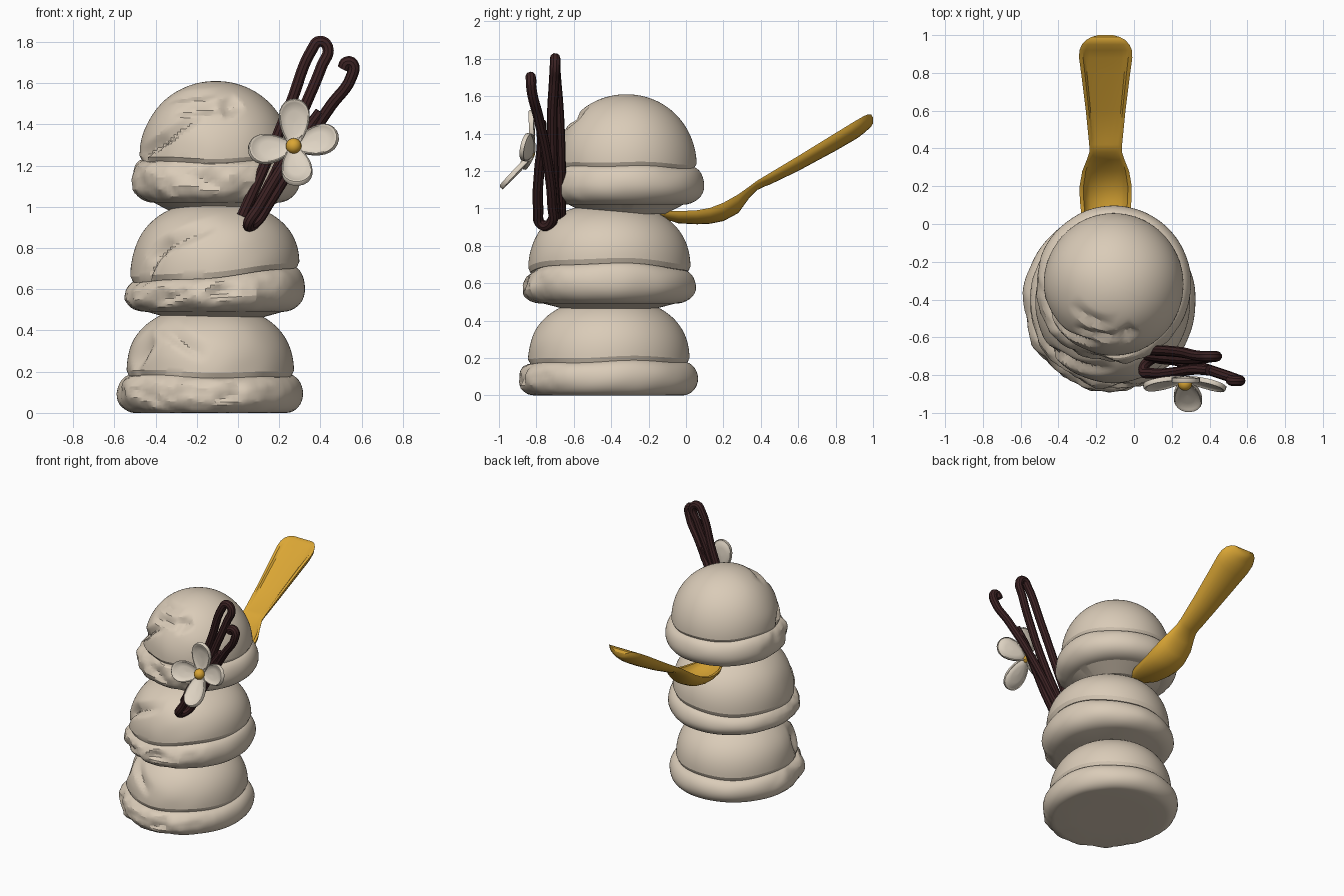
import bpy, bmesh, math
from mathutils import Vector, noise

if "Cube" in bpy.data.objects:
    bpy.data.objects.remove(bpy.data.objects["Cube"])


def material(name, rgb):
    m = bpy.data.materials.new(name)
    m.diffuse_color = (*rgb, 1)
    m.use_nodes = True
    m.node_tree.nodes["Principled BSDF"].inputs["Base Color"].default_value = m.diffuse_color
    return m


CREAM = material("vanilla_cream", (0.70, 0.60, 0.48))
GOLD = material("gold", (0.70, 0.38, 0.035))
BROWN = material("dark_brown", (0.045, 0.016, 0.017))
PETAL = material("petal_white", (0.74, 0.66, 0.55))


def finish(obj, mat, angle=35):
    obj.data.materials.append(mat)
    bpy.ops.object.select_all(action='DESELECT')
    obj.select_set(True)
    bpy.context.view_layer.objects.active = obj
    bpy.ops.object.shade_smooth_by_angle(angle=math.radians(angle))


def loft(name, rings, mat, angle=35):
    """Skin a list of equal-length closed rings and cap both ends."""
    bm = bmesh.new()
    vs = [[bm.verts.new(p) for p in r] for r in rings]
    n = len(rings[0])
    for a, b in zip(vs, vs[1:]):
        for i in range(n):
            j = (i + 1) % n
            bm.faces.new((a[i], a[j], b[j], b[i]))
    bm.faces.new(vs[0][::-1])
    bm.faces.new(vs[-1])
    bmesh.ops.recalc_face_normals(bm, faces=bm.faces[:])
    me = bpy.data.meshes.new(name)
    bm.to_mesh(me)
    bm.free()
    obj = bpy.data.objects.new(name, me)
    bpy.context.collection.objects.link(obj)
    finish(obj, mat, angle)
    return obj


# Ice cream scoops: lathed skirt and dome, roughened and gouged at the front
def scoop(name, cx, cy, z0, rs, rd, h, top, k, power, ys, under, sag, gouges):
    prof = [(0.01, -sag), (rs * 0.5, -sag), (rs - under, 0.0)]
    for i in range(1, 16):
        t = math.radians(-90 + 180 * i / 16)
        side = under if t < 0 else 0.07
        prof.append((rs - side + side * math.cos(t), h / 2 + h / 2 * math.sin(t)))
    prof.append((rd - 0.012, h - 0.005))
    for i in range(1, 40):
        t = math.radians(90 * i / 39.2)
        e = 2 / power
        prof.append((rd * math.cos(t) ** e, h + (top - h) * math.sin(t) ** e))
    rings = []
    for r, z in prof:
        ring = []
        for s in range(120):
            a = 2 * math.pi * s / 120
            front = max(0, math.cos(a - math.radians(-115))) ** 0.7
            rr = r
            q = Vector((math.cos(a) * r * 7, math.sin(a) * r * 7, (z + z0) * 9))
            if 0 < z < h - 0.006 and r > rs * 0.6:      # lumpy skirt
                rr += (0.004 + 0.016 * front) * noise.noise(q)
                rr += 0.012 * front * noise.noise(q * 2.7)
            elif z >= h:
                rr += 0.006 * front * noise.noise(q * 0.8)
            for ga, gz, length, width, depth, tilt in gouges:
                da = (math.degrees(a) - ga + 180) % 360 - 180
                u, v = math.radians(da) * max(r, 0.15), z - gz
                c, sn = math.cos(tilt), math.sin(tilt)
                u, v = (u * c + v * sn) / length, (v * c - u * sn) / width
                if abs(u) < 1 and abs(v) < 1:
                    f = min((v + 1) / 0.6, (1 - v) / 1.4)
                    rr -= depth * (1 - u * u) * f
            w = max(0, min(1, z / h)) if z < h else (top - z) / (top - h)
            wave = 0.007 * math.sin(2 * a + cx * 40) + 0.004 * math.sin(5 * a)
            x = math.cos(a) * max(rr, 0.005)
            y = math.sin(a) * max(rr, 0.005) * ys
            ring.append((cx + x, cy + y, z0 + z + w * (k * x + wave)))
        rings.append(ring)
    return loft(name, rings, CREAM, angle=22)


scoop("bottom_scoop", -0.135, -0.412, 0.0, 0.450, 0.407, 0.18, 0.52, 0.0, 2.35, 1.06, 0.08, 0,
      [(-150, 0.30, 0.10, 0.09, 0.04, 0.9), (-112, 0.36, 0.16, 0.05, 0.03, -0.5),
       (-80, 0.10, 0.09, 0.05, 0.02, 0.2), (-130, 0.10, 0.12, 0.05, 0.02, -0.3)])
scoop("middle_scoop", -0.112, -0.410, 0.49, 0.438, 0.410, 0.18, 0.535, 0.09, 2.35, 1.06, 0.11, 0.03,
      [(-120, 0.36, 0.20, 0.05, 0.04, 0.4), (-140, 0.26, 0.14, 0.05, 0.035, 0.9),
       (-85, 0.11, 0.07, 0.04, 0.03, 0.0), (-125, 0.09, 0.14, 0.05, 0.02, 0.3)])
scoop("top_scoop", -0.108, -0.32, 1.02, 0.410, 0.370, 0.205, 0.59, 0.0, 2.05, 1.02, 0.11, 0.05,
      [(-128, 0.34, 0.16, 0.04, 0.04, 0.6), (-105, 0.46, 0.16, 0.035, 0.035, 0.1),
       (-75, 0.47, 0.06, 0.05, 0.045, 0.4), (-125, 0.52, 0.14, 0.03, 0.03, 0.1),
       (-150, 0.27, 0.12, 0.04, 0.03, 0.4), (-100, 0.14, 0.16, 0.06, 0.03, -0.3)])

# Spoon: stations of y, rim height, half width, thickness, hollow depth
STATIONS = [(-0.20, 0.985, 0.03, 0.02, 0), (-0.13, 0.988, 0.07, 0.04, 0.015),
            (-0.04, 0.985, 0.11, 0.065, 0.04), (0.06, 0.99, 0.13, 0.075, 0.055),
            (0.13, 1.003, 0.137, 0.085, 0.065), (0.20, 1.03, 0.138, 0.098, 0.075),
            (0.28, 1.075, 0.124, 0.10, 0.06), (0.34, 1.118, 0.10, 0.06, 0.025),
            (0.38, 1.148, 0.086, 0.05, 0), (0.42, 1.172, 0.087, 0.055, 0.002),
            (0.45, 1.19, 0.09, 0.062, 0.012), (0.60, 1.28, 0.105, 0.08, 0.018),
            (0.80, 1.403, 0.13, 0.095, 0.018), (0.88, 1.452, 0.141, 0.098, 0.018),
            (0.92, 1.476, 0.139, 0.098, 0.014), (0.95, 1.493, 0.126, 0.092, 0.0),
            (0.975, 1.503, 0.102, 0.08, 0), (0.99, 1.502, 0.075, 0.065, 0),
            (1.0, 1.485, 0.04, 0.03, 0)]
rings = []
for y, z, w, th, rec in STATIONS:
    ring = []
    for i in range(13):
        t = math.pi * i / 12
        ring.append((-0.15 + w * math.cos(t), y, z - th * math.sin(t)))
    for u in (-0.85, -0.76, -0.6, -0.3, 0, 0.3, 0.6, 0.76, 0.85):
        d = (1 - (u / 0.85) ** 2) ** (0.5 if y < 0.4 else 0.25)
        ring.append((-0.15 + w * u, y, z - rec * d))
    rings.append(ring)
loft("spoon", rings, GOLD, angle=30)


# Vanilla pods: bent tubes
def pod(name, pts, radius):
    cu = bpy.data.curves.new(name, 'CURVE')
    cu.dimensions = '3D'
    cu.bevel_depth = radius
    cu.bevel_resolution = 3
    cu.resolution_u = 6
    cu.use_fill_caps = True
    sp = cu.splines.new('BEZIER')
    sp.bezier_points.add(len(pts) - 1)
    for b, p in zip(sp.bezier_points, pts):
        b.co = p
        b.handle_left_type = b.handle_right_type = 'AUTO'
    obj = bpy.data.objects.new(name, cu)
    bpy.context.collection.objects.link(obj)
    bpy.ops.object.select_all(action='DESELECT')
    obj.select_set(True)
    bpy.context.view_layer.objects.active = obj
    bpy.ops.object.convert(target='MESH')
    finish(bpy.context.view_layer.objects.active, BROWN)


pod("rear_vanilla_pod", [(0.02, -0.67, 0.955), (0.13, -0.67, 1.2), (0.255, -0.68, 1.5),
    (0.36, -0.70, 1.765), (0.395, -0.70, 1.803), (0.435, -0.70, 1.775),
    (0.405, -0.705, 1.68), (0.33, -0.715, 1.5), (0.20, -0.71, 1.2), (0.07, -0.695, 0.95)], 0.028)
pod("front_vanilla_pod", [(0.51, -0.825, 1.67), (0.525, -0.83, 1.70), (0.555, -0.83, 1.695),
    (0.55, -0.825, 1.63), (0.45, -0.79, 1.49), (0.31, -0.745, 1.28), (0.15, -0.715, 1.02),
    (0.085, -0.72, 0.925), (0.05, -0.77, 0.912), (0.10, -0.79, 1.0),
    (0.22, -0.785, 1.2), (0.32, -0.77, 1.35), (0.40, -0.775, 1.46)], 0.028)

# Flower: cupped petals with a raised rim around a gold centre
CENTRE = Vector((0.27, -0.82, 1.29))


def petal(name, tip, width):
    d = Vector(tip) - CENTRE
    length = d.length
    d.normalize()
    s = d.cross(Vector((0, -1, 0.3))).normalized()
    n = s.cross(d)
    rings = []
    for r, lift in ((0.02, 0), (0.5, 0.003), (0.84, 0.008), (0.89, 0.013), (0.96, 0.013), (1, 0.006)):
        ring = []
        for i in range(24):
            t = 2 * math.pi * i / 24
            u = 0.5 + 0.5 * r * math.cos(t)
            v = width / 2 * r * math.sin(t) * (0.85 + 0.25 * math.cos(t))
            ring.append(CENTRE + d * u * length + s * v + n * lift)
        rings.append(ring)
    back = [[p - n * 0.018 for p in r] for r in rings[::-1]]
    loft(name, rings + back, PETAL, angle=50)


TIPS = {"upper": (0.275, -0.83, 1.525), "right": (0.485, -0.87, 1.35),
        "lower": (0.295, -0.99, 1.11), "left": (0.05, -0.865, 1.275)}
for side, tip in TIPS.items():
    petal(side + "_petal", tip, 0.17)

bpy.ops.mesh.primitive_uv_sphere_add(segments=16, ring_count=10, radius=0.038,
                                     location=CENTRE + Vector((0, -0.025, 0.005)))
core = bpy.context.object
core.name = "flower_centre"
finish(core, GOLD)
